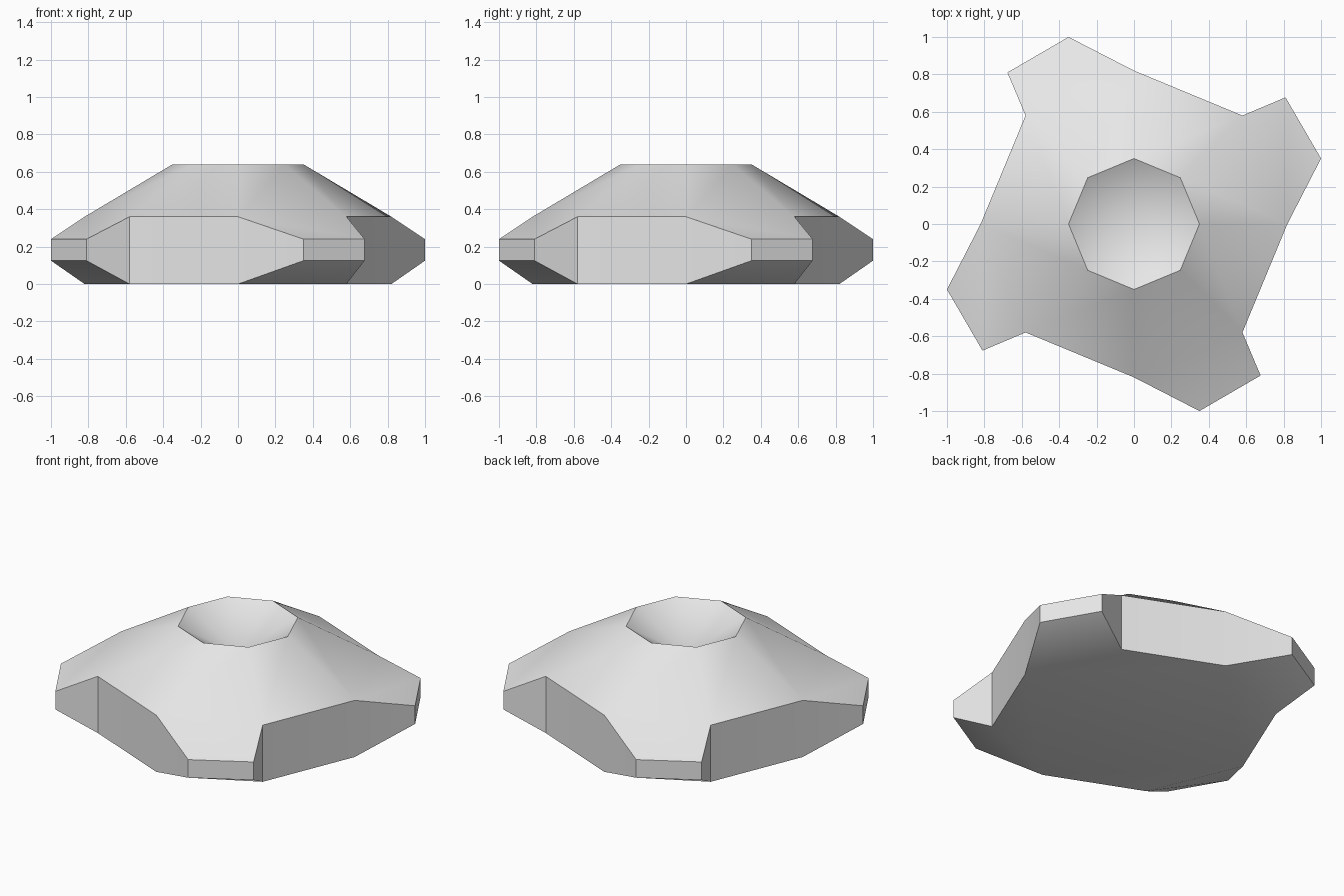
import bpy, bmesh, math
from mathutils import Vector, Matrix

if "Cube" in bpy.data.objects:
    bpy.data.objects.remove(bpy.data.objects["Cube"])

SIDES = 8
BODY_R, RIM_R = 0.82, 0.35
BODY_TOP, RIM_Z, PIT_Z = 0.36, 0.64, 0.44
TOOTH_LOW, TOOTH_HIGH = 0.125, 0.24
TOOTH_START, TOOTH_END = Vector((1.0, 0.35, 0)), Vector((0.81, 0.677, 0))

bm = bmesh.new()


def ring(radius, z):
    return [bm.verts.new((radius * math.cos(i * math.tau / SIDES),
                          radius * math.sin(i * math.tau / SIDES), z)) for i in range(SIDES)]


def bridge(a, b):
    return [bm.faces.new((a[i], a[(i + 1) % SIDES], b[(i + 1) % SIDES], b[i])) for i in range(SIDES)]


# octagonal body: flat base, upright walls, sloping roof
base, wall, rim = ring(BODY_R, 0), ring(BODY_R, BODY_TOP), ring(RIM_R, RIM_Z)
bm.faces.new(base[::-1])
walls = bridge(base, wall)
bridge(wall, rim)

# conical pit in the top
pit = bm.verts.new((0, 0, PIT_Z))
for i in range(SIDES):
    bm.faces.new((rim[i], rim[(i + 1) % SIDES], pit))

# slanted teeth pulled out of every second wall
for q in range(SIDES // 2):
    turn = Matrix.Rotation(q * math.pi / 2, 3, 'Z')
    face = bmesh.ops.extrude_discrete_faces(bm, faces=[walls[q * 2]])['faces'][0]
    start = turn @ Vector((BODY_R, 0, 0))
    for v in face.verts:
        p = turn @ (TOOTH_START if (v.co.xy - start.xy).length < 0.1 else TOOTH_END)
        v.co = (p.x, p.y, TOOTH_HIGH if v.co.z > 0.1 else TOOTH_LOW)

bmesh.ops.recalc_face_normals(bm, faces=bm.faces)
mesh = bpy.data.meshes.new("toothed_wheel")
bm.to_mesh(mesh)
bm.free()

# single light grey colour
mat = bpy.data.materials.new("light grey")
mat.diffuse_color = (0.8, 0.8, 0.8, 1)
mat.use_nodes = True
mat.node_tree.nodes["Principled BSDF"].inputs["Base Color"].default_value = mat.diffuse_color
mesh.materials.append(mat)

wheel = bpy.data.objects.new("toothed_wheel", mesh)
bpy.context.collection.objects.link(wheel)
bpy.context.view_layer.objects.active = wheel
wheel.select_set(True)
bpy.ops.object.shade_smooth_by_angle(angle=math.radians(35))
